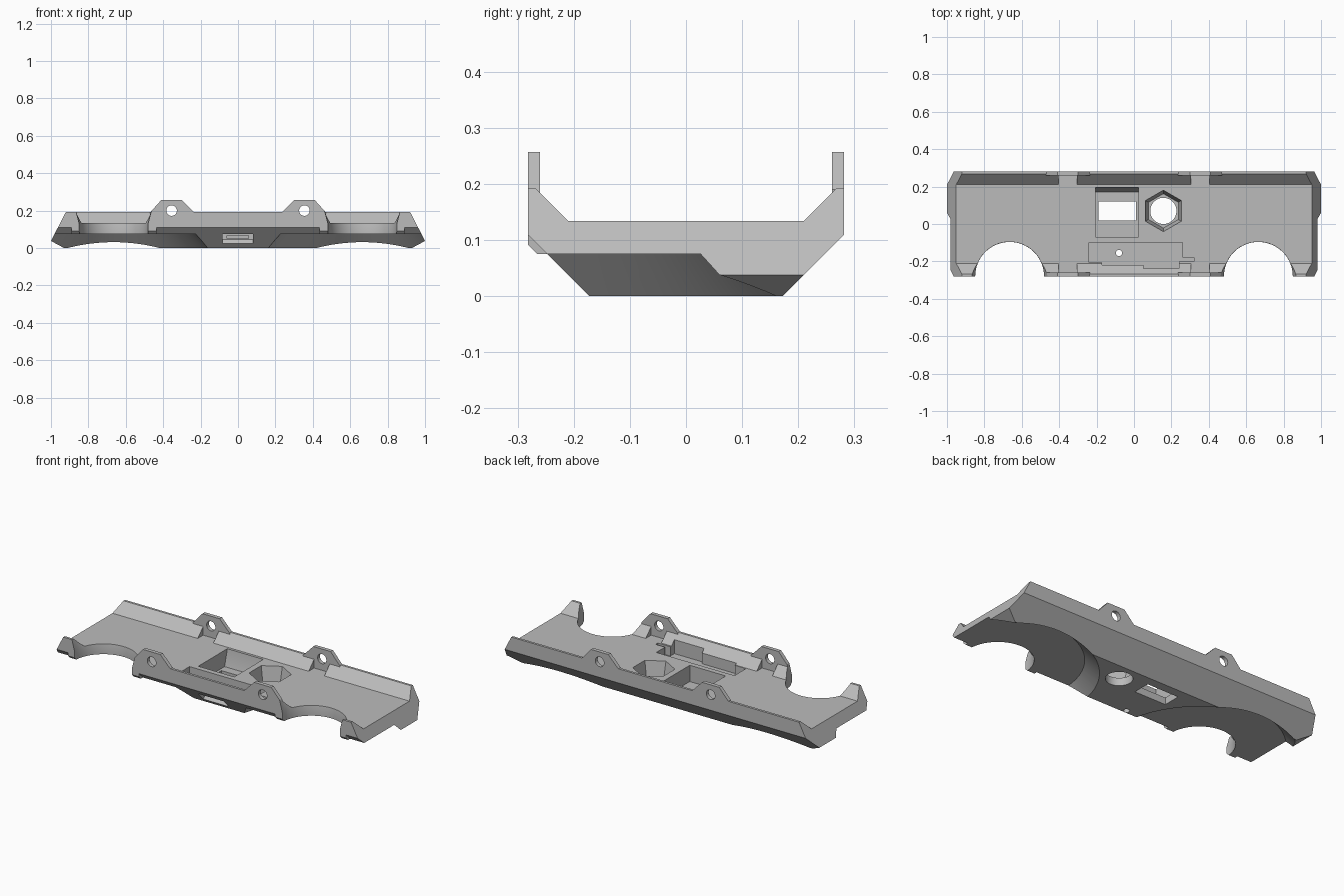
import bpy
import bmesh
from math import pi
from mathutils import Matrix, Vector

if "Cube" in bpy.data.objects:
    bpy.data.objects.remove(bpy.data.objects["Cube"])

grey = bpy.data.materials.new("plain grey")
grey.use_nodes = True
COLOUR = (0.5, 0.5, 0.5, 1)
grey.diffuse_color = COLOUR
grey.node_tree.nodes["Principled BSDF"].inputs["Base Color"].default_value = COLOUR


def finish(name, bm):
    bmesh.ops.recalc_face_normals(bm, faces=bm.faces)
    mesh = bpy.data.meshes.new(name)
    bm.to_mesh(mesh)
    bm.free()
    mesh.materials.append(grey)
    ob = bpy.data.objects.new(name, mesh)
    bpy.context.collection.objects.link(ob)
    return ob


def prism(name, points, axis, low, high):
    """Extrude a 2D outline along x, y or z."""
    place = {"x": lambda a, b: (low, a, b),
             "y": lambda a, b: (a, low, b),
             "z": lambda a, b: (a, b, low)}[axis]
    step = Vector([high - low if axis == c else 0 for c in "xyz"])
    bm = bmesh.new()
    face = bm.faces.new([bm.verts.new(place(a, b)) for a, b in points])
    extruded = bmesh.ops.extrude_face_region(bm, geom=[face])
    verts = [v for v in extruded["geom"] if isinstance(v, bmesh.types.BMVert)]
    bmesh.ops.translate(bm, verts=verts, vec=step)
    return finish(name, bm)


def box(name, x, y, z):
    outline = [(x[0], y[0]), (x[1], y[0]), (x[1], y[1]), (x[0], y[1])]
    return prism(name, outline, "z", *z)


def cone(name, x, y, z, r_low, r_high, sides=64):
    bm = bmesh.new()
    bmesh.ops.create_cone(
        bm, cap_ends=True, segments=sides, radius1=r_low, radius2=r_high,
        depth=z[1] - z[0],
        matrix=Matrix.Translation((x, y, sum(z) / 2)))
    return finish(name, bm)


def combine(target, tool, operation="DIFFERENCE"):
    mod = target.modifiers.new(tool.name, "BOOLEAN")
    mod.operation = operation
    mod.solver = "EXACT"
    mod.object = tool
    bpy.context.view_layer.objects.active = target
    bpy.ops.object.modifier_apply(modifier=mod.name)
    bpy.data.objects.remove(tool)


# Hull: channel section with slanted ends
half = [(0.172, 0), (0.282, 0.11), (0.282, 0.192), (0.268, 0.192), (0.21, 0.134)]
section = half + [(-y, z) for y, z in reversed(half)]
hull = prism("hull", section, "x", -1.1, 1.1)
ends = [(-0.93, 0), (-1, 0.038), (-0.92, 0.193)]
ends += [(-x, z) for x, z in reversed(ends)]
combine(hull, prism("end_slab", ends, "y", -0.4, 0.4), "INTERSECT")

# Lug tabs on both long walls
for side in (-1, 1):
    for back in (-1, 1):
        lug = [(side * x, z) for x, z in
               ((0.47, 0.15), (0.47, 0.19), (0.41, 0.257),
                (0.3, 0.257), (0.235, 0.19), (0.235, 0.15))]
        combine(hull, prism("lug", lug, "y", *sorted((back * 0.26, back * 0.282))), "UNION")

WHEEL_X, WHEEL_Y = 0.665, -0.28
for side in (-1, 1):
    # Chamfered lip around the front openings
    lip = [(-0.282, 0.12), (-0.282, 0.092), (-0.265, 0.075),
           (-0.235, 0.075), (-0.235, 0.12)]
    combine(hull, prism("lip", lip, "x", *sorted((side * 0.435, side * 0.89))), "UNION")
    # Wide conical underside recess and upright round opening
    combine(hull, cone("recess", side * WHEEL_X, WHEEL_Y, (-0.02, 0.075), 0.535, 0.44, 96))
    combine(hull, cone("opening", side * WHEEL_X, WHEEL_Y, (-0.05, 0.14), 0.184, 0.184))
    combine(hull, cone("opening_flare", side * WHEEL_X, WHEEL_Y, (0.13, 0.21), 0.184, 0.205))
    # Notches behind the lugs, and the lug holes
    for back in (-1, 1):
        combine(hull, box("notch", sorted((side * 0.305, side * 0.405)),
                          sorted((back * 0.2, back * 0.26)), (0.134, 0.23)))
    hole = cone("lug_hole", 0, 0, (-0.4, 0.4), 0.028, 0.028, 32)
    hole.data.transform(Matrix.Translation((side * 0.355, 0, 0.2)) @ Matrix.Rotation(pi / 2, 4, "X"))
    combine(hull, hole)

# Stepped rectangular pocket with a sloped rear wall and a through window
pocket = [(-0.07, 0.15), (0.195, 0.15), (0.195, 0.13), (0.17, 0.04), (-0.07, 0.04)]
combine(hull, prism("switch_pocket", pocket, "x", -0.205, 0.025))
combine(hull, box("switch_window", (-0.19, 0.01), (0.02, 0.12), (-0.05, 0.1)))

# Hexagonal nut pocket with a round hole
combine(hull, cone("nut_pocket", 0.157, 0.07, (0.045, 0.145), 0.092, 0.113, 6))
combine(hull, cone("nut_hole", 0.157, 0.07, (-0.05, 0.1), 0.07, 0.07, 48))

# Shallow circuit board bay with its stepped outline
bay = [(-0.24, -0.1), (0.26, -0.1), (0.26, -0.18), (0.32, -0.18), (0.32, -0.2),
       (0.24, -0.2), (0.24, -0.237), (0.05, -0.237), (0.05, -0.218),
       (-0.17, -0.218), (-0.17, -0.205), (-0.24, -0.205)]
combine(hull, prism("board_bay", bay, "z", 0.08, 0.25))
combine(hull, cone("board_hole", -0.08, -0.155, (-0.05, 0.12), 0.017, 0.017, 24))

# Port recess in the front slope
port = [(-0.3, 0.018), (-0.2, 0.018), (-0.18, 0.045), (-0.18, 0.075), (-0.3, 0.075)]
combine(hull, prism("port_recess", port, "x", -0.084, 0.08))
combine(hull, box("port_slot", (-0.06, 0.055), (-0.2, -0.12), (0.05, 0.066)))

bpy.ops.object.select_all(action="DESELECT")
hull.select_set(True)
bpy.context.view_layer.objects.active = hull
bpy.ops.object.shade_smooth_by_angle(angle=pi / 9)
